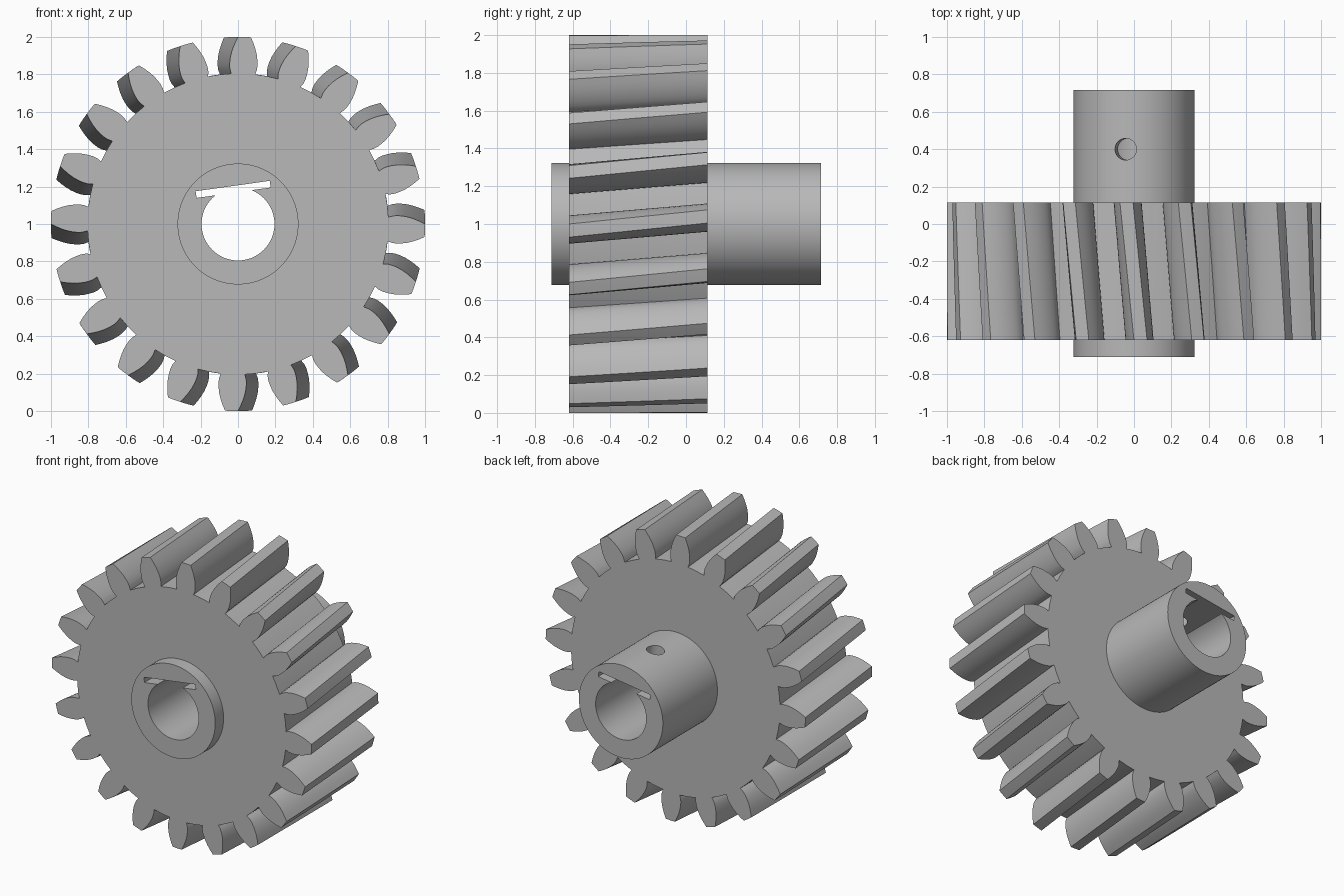
import bpy, bmesh, math
from mathutils import Matrix, Vector

cube = bpy.data.objects.get("Cube")
if cube:
    bpy.data.objects.remove(cube, do_unlink=True)

TEETH = 20
FRONT, BACK = -0.62, 0.115
TWIST = math.radians(4.3)      # helix rotation across the face width
START = math.radians(-2.0)
KEY_TILT = math.radians(8)     # keyway and screw hole lean together
CENTRE = Vector((0, 0, 1))

steel = bpy.data.materials.new("plain grey steel")
steel.use_nodes = True
grey = (0.48, 0.48, 0.48, 1)
steel.diffuse_color = grey
steel.node_tree.nodes["Principled BSDF"].inputs["Base Color"].default_value = grey


def add_object(name, bm):
    bmesh.ops.recalc_face_normals(bm, faces=bm.faces)
    mesh = bpy.data.meshes.new(name)
    bm.to_mesh(mesh)
    bm.free()
    mesh.materials.append(steel)
    obj = bpy.data.objects.new(name, mesh)
    bpy.context.collection.objects.link(obj)
    return obj


def cylinder(name, radius, y0, y1, segments=96):
    bm = bmesh.new()
    bmesh.ops.create_cone(bm, cap_ends=True, segments=segments, radius1=radius,
                          radius2=radius, depth=y1 - y0)
    bm.transform(Matrix.Translation(CENTRE + Vector((0, (y0 + y1) / 2, 0)))
                 @ Matrix.Rotation(math.pi / 2, 4, 'X'))
    return add_object(name, bm)


def combine(target, other, operation):
    mod = target.modifiers.new(other.name, 'BOOLEAN')
    mod.operation = operation
    mod.solver = 'EXACT'
    mod.object = other
    bpy.context.view_layer.objects.active = target
    bpy.ops.object.modifier_apply(modifier=mod.name)
    bpy.data.objects.remove(other, do_unlink=True)


# Tooth outline: radius and full width, root to tip
half_tooth = [(0.805, 0.128), (0.83, 0.145), (0.855, 0.15), (0.88, 0.147),
              (0.91, 0.138), (0.94, 0.121), (0.97, 0.098), (1.0, 0.07)]
pitch = 2 * math.pi / TEETH
outline = []
for i in range(TEETH):
    mid = math.pi / 2 - i * pitch
    outline += [(r, mid + w / 2 / r) for r, w in half_tooth]
    outline.append((1.0, mid))
    outline += [(r, mid - w / 2 / r) for r, w in reversed(half_tooth)]
    outline.append((0.805, mid - pitch / 2))

# Helical gear body: the outline swept backwards with a twist
bm = bmesh.new()
STEPS = 4
rings = []
for s in range(STEPS + 1):
    t = s / STEPS
    turn = START + TWIST * t
    rings.append([bm.verts.new((r * math.cos(a + turn), FRONT + (BACK - FRONT) * t,
                                1 + r * math.sin(a + turn))) for r, a in outline])
n = len(outline)
for lower, upper in zip(rings, rings[1:]):
    for i in range(n):
        j = (i + 1) % n
        bm.faces.new((lower[i], lower[j], upper[j], upper[i]))
bm.faces.new(rings[0])
bm.faces.new(rings[-1])
gear = add_object("helical_gear", bm)

# Hub passing through the gear, then its bore
combine(gear, cylinder("hub", 0.323, -0.712, 0.716), 'UNION')
combine(gear, cylinder("bore", 0.195, -1, 1, 64), 'DIFFERENCE')

# Thin flat keyway slot across the top of the bore
tilt = Matrix.Translation(CENTRE) @ Matrix.Rotation(-KEY_TILT, 4, 'Y')
bm = bmesh.new()
bmesh.ops.create_cube(bm, size=1)
bm.transform(tilt @ Matrix.Translation((0, 0, 0.187)) @ Matrix.Diagonal((0.4, 2, 0.036, 1)))
combine(gear, add_object("keyway", bm), 'DIFFERENCE')

# Set screw hole in the rear hub, square to the keyway
bm = bmesh.new()
bmesh.ops.create_cone(bm, cap_ends=True, segments=32, radius1=0.058, radius2=0.058, depth=0.4)
bm.transform(tilt @ Matrix.Translation((0, 0.4, 0.3)))
combine(gear, add_object("screw_hole", bm), 'DIFFERENCE')

bpy.ops.object.select_all(action='DESELECT')
gear.select_set(True)
bpy.context.view_layer.objects.active = gear
bpy.ops.object.shade_smooth_by_angle(angle=math.radians(25))
